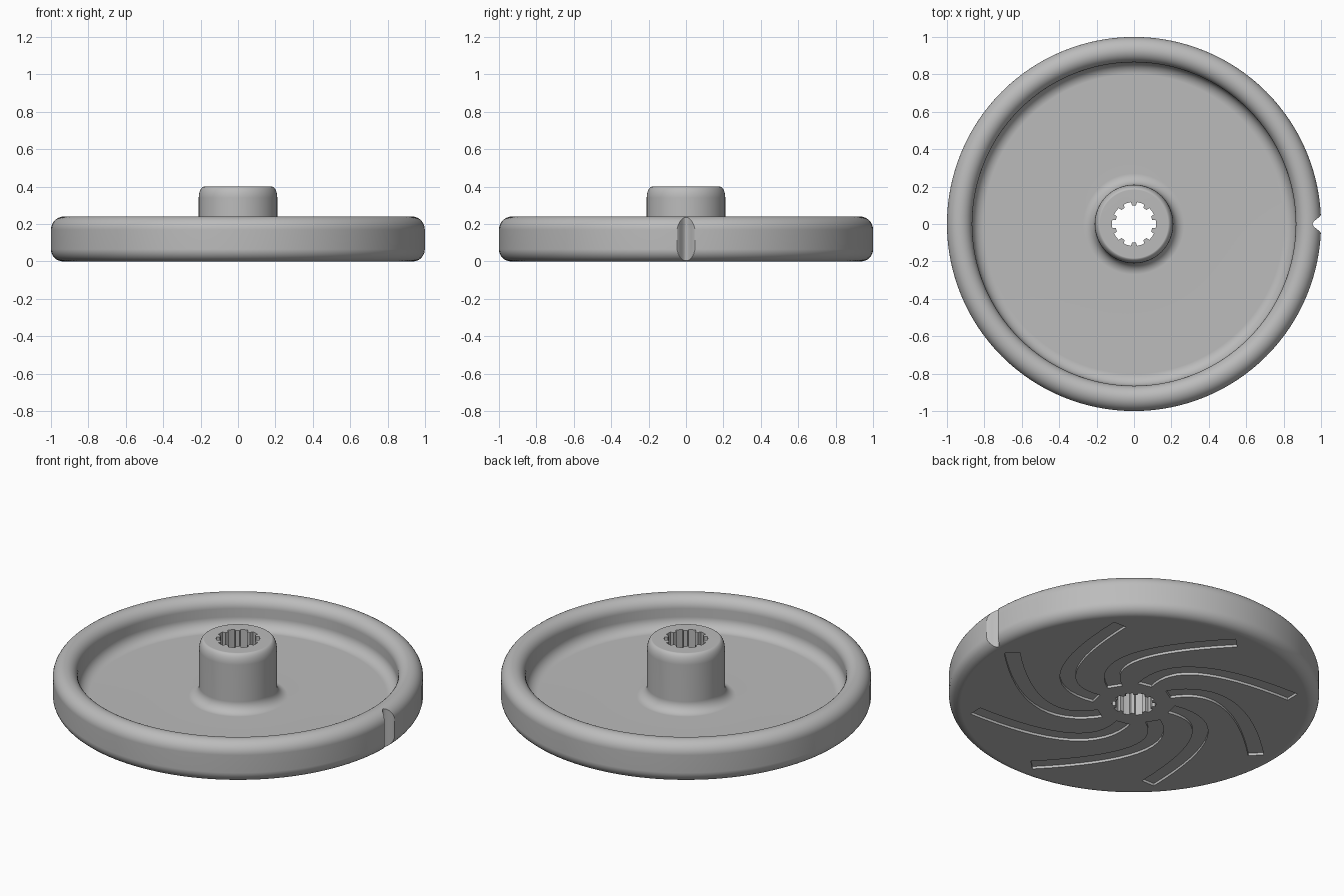
import bpy, bmesh
from math import sin, cos, pi, radians
from mathutils import Vector

cube = bpy.data.objects.get("Cube")
if cube:
    bpy.data.objects.remove(cube)

grey = bpy.data.materials.new("plain_grey")
grey.use_nodes = True
colour = (0.5, 0.5, 0.5, 1)
grey.diffuse_color = colour
grey.node_tree.nodes["Principled BSDF"].inputs["Base Color"].default_value = colour

SEGMENTS = 128


def arc(cx, cz, rx, rz, start, end, steps=8):
    """Points on an elliptical arc, angles in degrees."""
    angles = [radians(start + (end - start) * i / steps) for i in range(steps + 1)]
    return [(cx + rx * cos(a), cz + rz * sin(a)) for a in angles]


def make_object(name, bm):
    bmesh.ops.recalc_face_normals(bm, faces=bm.faces)
    mesh = bpy.data.meshes.new(name)
    bm.to_mesh(mesh)
    bm.free()
    mesh.materials.append(grey)
    ob = bpy.data.objects.new(name, mesh)
    bpy.context.collection.objects.link(ob)
    return ob


def lathe(name, profile):
    """Revolve a profile about z and close both ends with flat discs."""
    bm = bmesh.new()
    rings = []
    for r, z in profile:
        rings.append([bm.verts.new((r * cos(2 * pi * i / SEGMENTS),
                                    r * sin(2 * pi * i / SEGMENTS), z))
                      for i in range(SEGMENTS)])
    for low, high in zip(rings, rings[1:]):
        for i in range(SEGMENTS):
            j = (i + 1) % SEGMENTS
            bm.faces.new((low[i], low[j], high[j], high[i]))
    bm.faces.new(rings[0])
    bm.faces.new(rings[-1])
    return make_object(name, bm)


def add_prism(bm, outline, bottom, top):
    low = [bm.verts.new((x, y, bottom)) for x, y in outline]
    high = [bm.verts.new((x, y, top)) for x, y in outline]
    bm.faces.new(low)
    bm.faces.new(high)
    for i in range(len(outline)):
        j = (i + 1) % len(outline)
        bm.faces.new((low[i], low[j], high[j], high[i]))


def polar(r, degrees):
    return Vector((r * cos(radians(degrees)), r * sin(radians(degrees))))


# Wheel: rounded outer rim, dished floor and raised hub
profile = (arc(0.935, 0.065, 0.065, 0.065, -90, 0)
           + arc(0.93, 0.17, 0.07, 0.07, 0, 90)
           + arc(0.93, 0.175, 0.065, 0.065, 90, 180)[1:]
           + arc(0.80, 0.125, 0.065, 0.065, 0, -90)
           + arc(0.27, 0.12, 0.06, 0.06, -90, -180)
           + arc(0.18, 0.34, 0.03, 0.06, 0, 85))
wheel = lathe("wheel", profile)

# Cutters: splined bore, edge notch and curved grooves underneath
cuts = bmesh.new()
LOBES = 10
tooth = [(-10, 0.118), (0, 0.118), (10, 0.118), (12, 0.1), (24, 0.1)]
bore = [polar(r, 360 * k / LOBES + a) for k in range(LOBES) for a, r in tooth]
add_prism(cuts, bore, -0.1, 0.5)

steps = [i / 10 for i in range(-10, 11)]
notch = [(1.001 - 0.046 * cos(pi * t / 2) ** 2, 0.055 * t) for t in steps]
add_prism(cuts, notch + [(1.1, 0.055), (1.1, -0.055)], -0.1, 0.5)

GROOVES = 8
inner, middle, outer = polar(0.21, -69), polar(0.5, -40), polar(0.86, 0)
control = 2 * middle - (inner + outer) / 2
left, right = [], []
for i in range(17):
    t = i / 16
    point = (1 - t) ** 2 * inner + 2 * t * (1 - t) * control + t * t * outer
    along = ((1 - t) * (control - inner) + t * (outer - control)).normalized()
    side = Vector((-along.y, along.x)) * 0.042
    left.append(point + side)
    right.append(point - side)
groove = left + right[::-1]
for k in range(GROOVES):
    a = 2 * pi * k / GROOVES
    turned = [(p.x * cos(a) - p.y * sin(a), p.x * sin(a) + p.y * cos(a)) for p in groove]
    add_prism(cuts, turned, -0.05, 0.015)
cutter = make_object("cutter", cuts)
cutter.hide_render = True

# Cut the wheel and keep the result as plain mesh
cut = wheel.modifiers.new("cut", "BOOLEAN")
cut.operation = "DIFFERENCE"
cut.solver = "EXACT"
cut.object = cutter
bpy.context.view_layer.update()
bpy.context.view_layer.objects.active = wheel
for ob in bpy.context.selected_objects:
    ob.select_set(False)
wheel.select_set(True)
bpy.ops.object.modifier_apply(modifier=cut.name)
bpy.data.objects.remove(cutter)

# Smooth the curves, keep the edges crisp
bpy.ops.object.shade_smooth_by_angle(angle=radians(30))
weighted = wheel.modifiers.new("weighted_normals", "WEIGHTED_NORMAL")
weighted.keep_sharp = True
